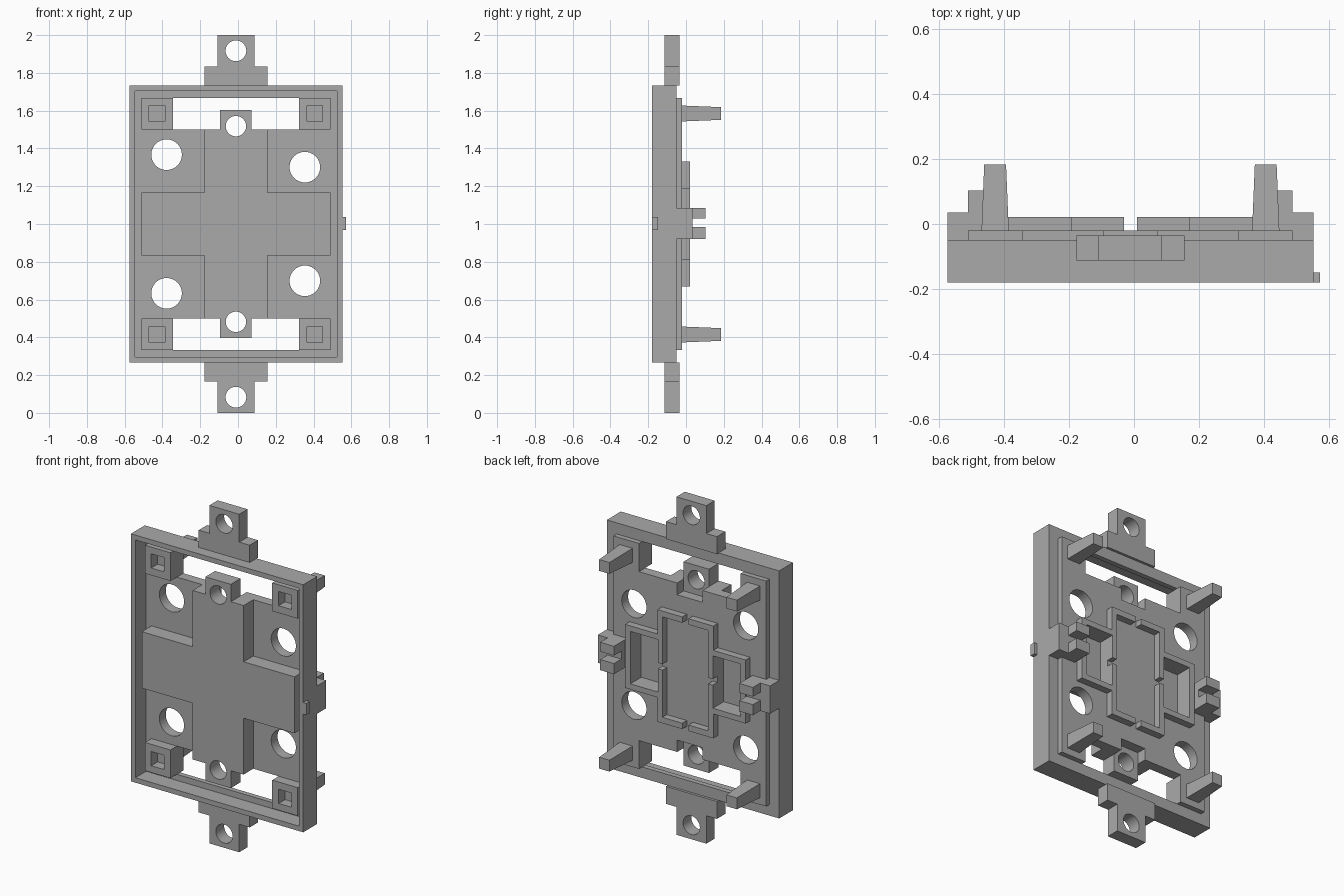
import bpy
import bmesh
import math
from mathutils import Matrix, Vector

if "Cube" in bpy.data.objects:
    bpy.data.objects.remove(bpy.data.objects["Cube"], do_unlink=True)

CX, CZ = -0.011, 1.0   # symmetry centre of the bracket

grey = bpy.data.materials.new("plain_grey")
grey.use_nodes = True
grey.diffuse_color = (0.4, 0.4, 0.4, 1)
grey.node_tree.nodes["Principled BSDF"].inputs["Base Color"].default_value = (0.4, 0.4, 0.4, 1)


def finish(name, mesh):
    """Clean a mesh, give it the material and link it."""
    bm = bmesh.new()
    bm.from_mesh(mesh)
    bmesh.ops.remove_doubles(bm, verts=bm.verts, dist=0.0002)
    bmesh.ops.recalc_face_normals(bm, faces=bm.faces)
    bm.to_mesh(mesh)
    bm.free()
    mesh.materials.clear()
    mesh.materials.append(grey)
    obj = bpy.data.objects.new(name, mesh)
    bpy.context.collection.objects.link(obj)
    bpy.ops.object.select_all(action="DESELECT")
    obj.select_set(True)
    bpy.context.view_layer.objects.active = obj
    bpy.ops.object.shade_smooth_by_angle(angle=math.radians(30))
    return obj


def slab(name, loops, y0, y1):
    """Extrude outlines (first outer, then holes) from y0 to y1."""
    curve = bpy.data.curves.new(name + "_outline", "CURVE")
    curve.dimensions = "2D"
    curve.fill_mode = "BOTH"
    curve.extrude = (y1 - y0) / 2
    for loop in loops:
        spline = curve.splines.new("POLY")
        spline.points.add(len(loop) - 1)
        for point, (u, w) in zip(spline.points, loop):
            point.co = (u, w, 0, 1)
        spline.use_cyclic_u = True
    temp = bpy.data.objects.new(name + "_temp", curve)
    mesh = bpy.data.meshes.new_from_object(temp)
    bpy.data.objects.remove(temp)
    mesh.transform(Matrix.Translation((CX, (y0 + y1) / 2, CZ)) @ Matrix.Rotation(math.pi / 2, 4, "X"))
    mesh.name = name
    return finish(name, mesh)


def box(name, u, y, w, taper=0.0):
    """Box from ranges; taper shrinks the back end."""
    bm = bmesh.new()
    bmesh.ops.create_cube(bm, size=1)
    mid = Vector((sum(u) / 2, sum(y) / 2, sum(w) / 2))
    size = Vector((abs(u[1] - u[0]), abs(y[1] - y[0]), abs(w[1] - w[0])))
    for v in bm.verts:
        k = 1 - taper if v.co.y > 0 else 1
        v.co = Vector((v.co.x * size.x * k, v.co.y * size.y, v.co.z * size.z * k)) + mid
        v.co += Vector((CX, 0, CZ))
    mesh = bpy.data.meshes.new(name)
    bm.to_mesh(mesh)
    bm.free()
    return finish(name, mesh)


def rect(u0, u1, w0, w1):
    return [(u0, w0), (u1, w0), (u1, w1), (u0, w1)]


def circle(u, w, r, n=40):
    return [(u + r * math.cos(math.tau * i / n), w + r * math.sin(math.tau * i / n)) for i in range(n)]


def four_way(quarter):
    """Mirror a quarter outline into a full closed outline."""
    right = quarter + [(u, -w) for u, w in reversed(quarter)]
    return right + [(-u, w) for u, w in reversed(right)]


# Surrounding frame: raised front rim and stepped back
outer = rect(-0.564, 0.564, -0.732, 0.733)
slab("frame_rim", [outer, rect(-0.535, 0.535, -0.703, 0.704)], -0.18, -0.08)
slab("frame_back", [outer, rect(-0.5, 0.5, -0.667, 0.667)], -0.08, -0.05)

# Main plate with end windows, round holes and two pockets
plate = four_way([(0.083, 0.43), (0.083, 0.5), (0.333, 0.5), (0.333, 0.667), (0.5, 0.667)])
holes = [circle(u, s * w, 0.081) for u, w in ((-0.367, 0.367), (0.365, 0.301)) for s in (1, -1)]
pockets = [rect(0.18, 0.36, -0.155, 0.155), rect(-0.36, -0.18, -0.155, 0.155)]
slab("main_plate", [plate] + holes + pockets, -0.08, -0.02)

# Raised front cross with drilled end tabs
cross = four_way([(0.083, 0.603), (0.083, 0.5), (0.167, 0.5), (0.167, 0.167), (0.5, 0.167)])
slab("front_cross", [cross] + [circle(0, s * 0.518, 0.054) for s in (1, -1)], -0.17, -0.08)

for s, side in ((1, "left"), (-1, "right")):
    # Rear cross-shaped wall, split in the middle
    wall = [(0.02, 0.332), (0.183, 0.332), (0.183, 0.188), (0.395, 0.188)]
    inner = [(0.36, 0.155), (0.15, 0.155), (0.15, 0.297), (0.02, 0.297)]
    path = wall + [(u, -w) for u, w in reversed(wall)]
    path += [(u, -w) for u, w in reversed(inner)] + inner
    slab("rear_wall_" + side, [[(s * u, w) for u, w in path]], -0.02, 0.022)

    # Side clip base
    box("clip_base_" + side, (s * 0.41, s * 0.564), (-0.05, 0.035), (-0.08, 0.085))

    for t, level in ((1, "upper"), (-1, "lower")):
        tag = level + "_" + side
        # Pocket divider and clip prong
        box("divider_" + tag, (s * 0.15, s * 0.18), (-0.08, 0.022), (t * 0.018, t * 0.16))
        prong = (0.03, 0.085) if t > 0 else (-0.08, -0.017)
        box("clip_prong_" + tag, (s * 0.41, s * 0.5), (0.03, 0.104), prong)

        # Corner boss with square socket, and tapered rear peg
        u, w = s * 0.417, t * 0.585
        boss = rect(*sorted((s * 0.333, s * 0.5)), *sorted((t * 0.5, t * 0.667)))
        socket = rect(u - 0.042, u + 0.042, w - 0.042, w + 0.042)
        slab("corner_boss_" + tag, [boss, socket], -0.14, -0.08)
        box("rear_peg_" + tag, (u - 0.042, u + 0.042), (-0.02, 0.184), (w - 0.042, w + 0.042), 0.2)

# Mounting ears above and below
for t, level in ((1, "top"), (-1, "bottom")):
    half = [(0.167, 0.732), (0.167, 0.835), (0.098, 0.835), (0.098, 1.0)]
    ear = half + [(-u, w) for u, w in reversed(half)]
    slab("mounting_ear_" + level, [[(u, t * w) for u, w in ear], circle(0, t * 0.917, 0.055)], -0.113, -0.035)

# Small nub on the side edge
box("side_nub", (0.56, 0.584), (-0.18, -0.149), (-0.033, 0.036))
